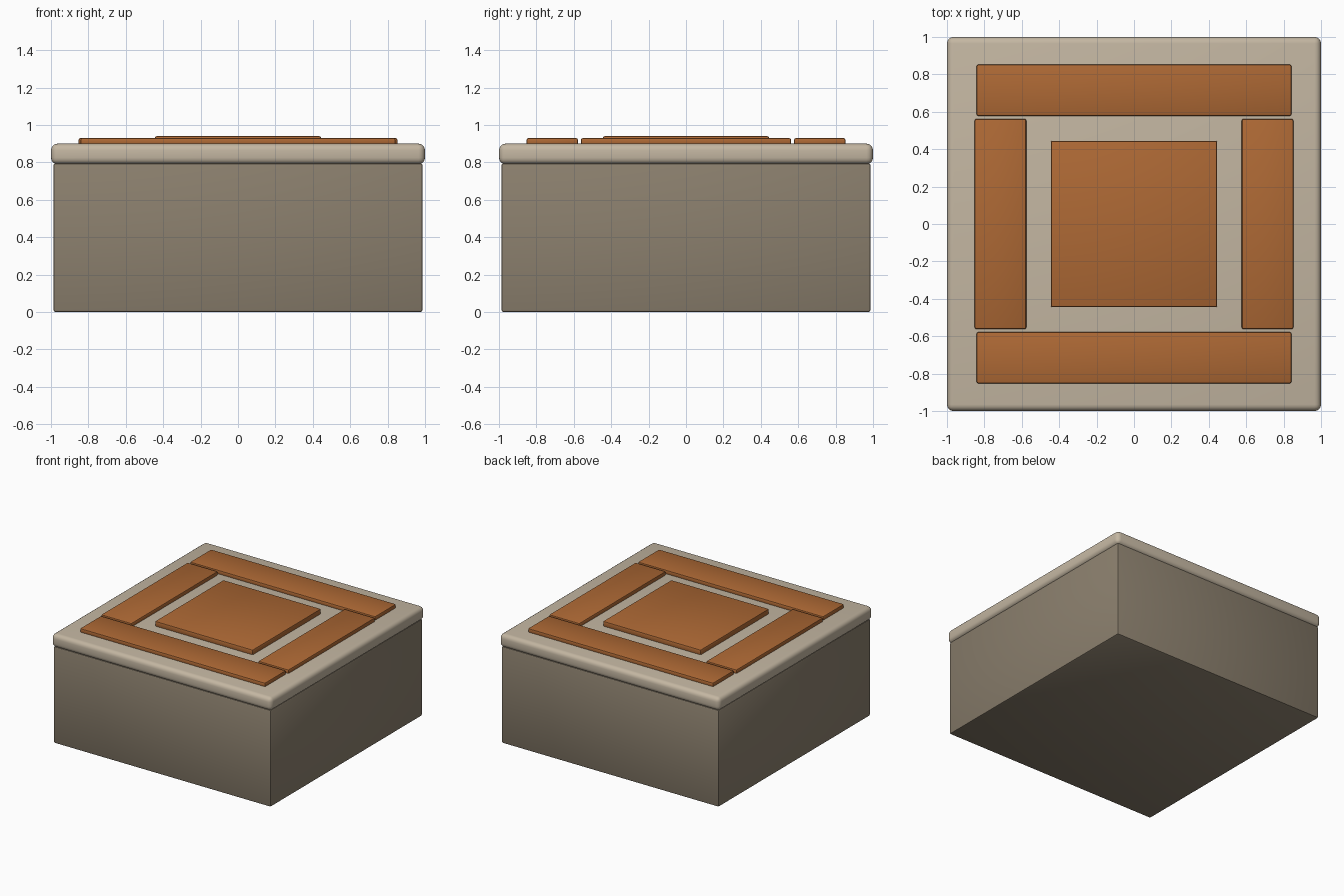
import bpy

if "Cube" in bpy.data.objects:
    bpy.data.objects.remove(bpy.data.objects["Cube"])


def material(name, color):
    m = bpy.data.materials.new(name)
    m.diffuse_color = color
    m.use_nodes = True
    m.node_tree.nodes["Principled BSDF"].inputs["Base Color"].default_value = m.diffuse_color
    return m


stone = material("dark_stone", (0.26, 0.215, 0.155, 1))
cap = material("light_stone", (0.55, 0.47, 0.36, 1))
clay = material("orange_clay", (0.42, 0.14, 0.035, 1))


def block(name, x, y, z, mat, bevel, segments=2):
    """Bevelled box from (min, max) ranges on each axis."""
    bpy.ops.mesh.primitive_cube_add(
        size=1, location=[(r[0] + r[1]) / 2 for r in (x, y, z)])
    ob = bpy.context.object
    ob.name = name
    ob.scale = [r[1] - r[0] for r in (x, y, z)]
    bpy.ops.object.transform_apply(location=False, rotation=False, scale=True)
    ob.data.materials.append(mat)
    mod = ob.modifiers.new("rounded_edges", 'BEVEL')
    mod.width = bevel
    mod.segments = segments
    bpy.ops.object.modifier_apply(modifier=mod.name)
    bpy.ops.object.shade_smooth_by_angle()
    return ob


# Stone body and rounded cap slab
block("base", (-0.987, 0.987), (-0.987, 0.987), (0, 0.795), stone, 0.012)
block("cap_slab", (-1, 1), (-1, 1), (0.79, 0.90), cap, 0.035, 4)

# Raised centre tile
block("centre_tile", (-0.445, 0.445), (-0.445, 0.445), (0.89, 0.94), clay, 0.01)

# Border tiles: long ones front and back, short ones left and right
for side, label in ((-1, "front"), (1, "back")):
    block(label + "_tile", (-0.842, 0.842),
          sorted((side * 0.578, side * 0.852)), (0.89, 0.93), clay, 0.01)
for side, label in ((-1, "left"), (1, "right")):
    block(label + "_tile", sorted((side * 0.576, side * 0.852)),
          (-0.562, 0.562), (0.89, 0.93), clay, 0.01)
